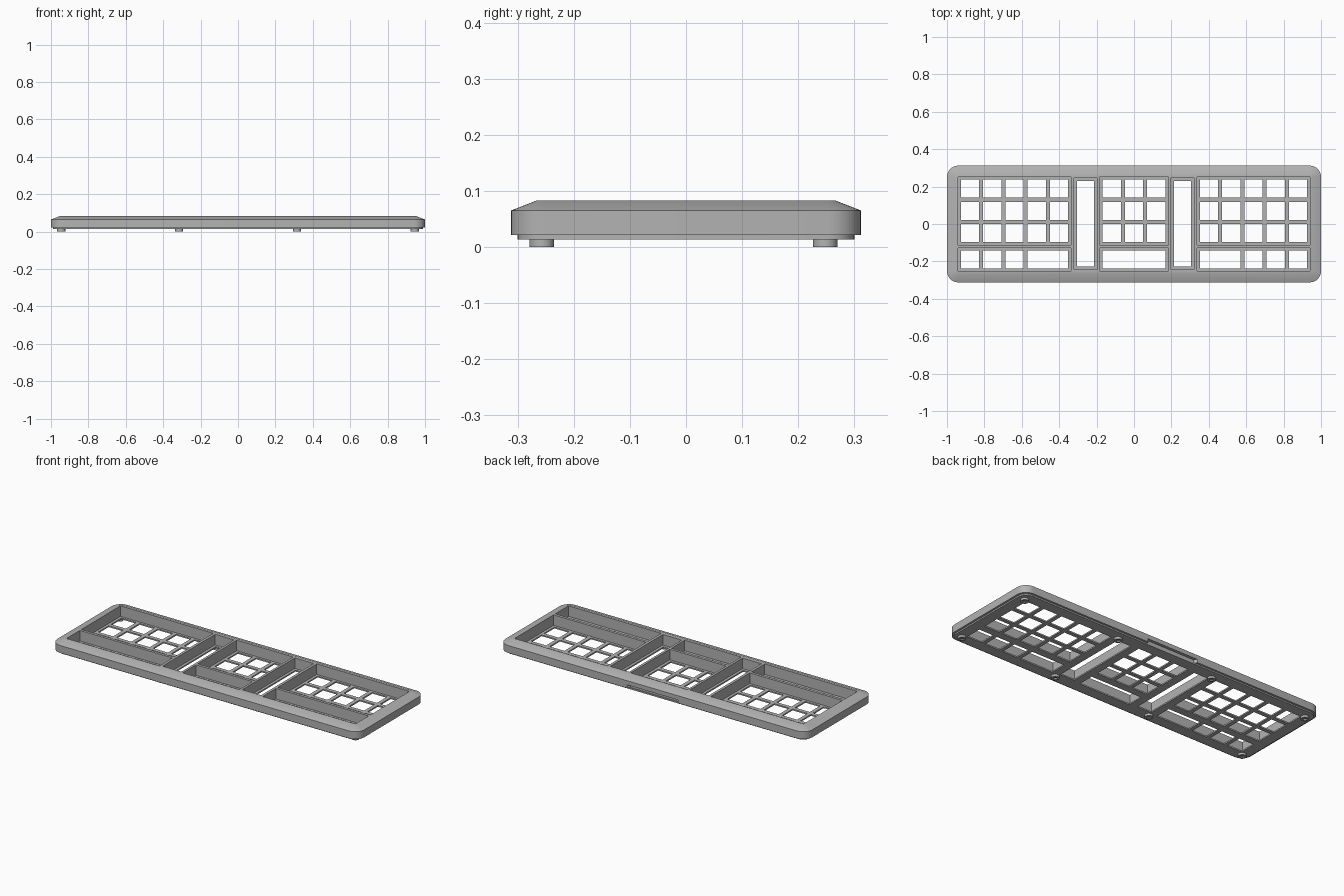
import bpy, bmesh
from math import sin, cos, pi, radians

cube = bpy.data.objects.get("Cube")
if cube:
    bpy.data.objects.remove(cube)

grey = bpy.data.materials.new("plain grey")
grey.use_nodes = True
COLOUR = (0.45, 0.45, 0.45, 1)
grey.diffuse_color = COLOUR
grey.node_tree.nodes["Principled BSDF"].inputs["Base Color"].default_value = COLOUR


def finish(name, bm):
    bmesh.ops.recalc_face_normals(bm, faces=bm.faces)
    mesh = bpy.data.meshes.new(name)
    bm.to_mesh(mesh)
    bm.free()
    mesh.materials.append(grey)
    obj = bpy.data.objects.new(name, mesh)
    bpy.context.collection.objects.link(obj)
    return obj


def loft(bm, rings):
    """Closed solid through rings that share a point count."""
    rows = [[bm.verts.new(p) for p in ring] for ring in rings]
    n = len(rows[0])
    for a, b in zip(rows, rows[1:]):
        for i in range(n):
            j = (i + 1) % n
            bm.faces.new((a[i], a[j], b[j], b[i]))
    bm.faces.new(rows[0][::-1])
    bm.faces.new(rows[-1])


def rounded(hx, hy, r, z, steps=8):
    pts = []
    for k, (sx, sy) in enumerate([(1, 1), (-1, 1), (-1, -1), (1, -1)]):
        for i in range(steps + 1):
            a = (k + i / steps) * pi / 2
            pts.append((sx * (hx - r) + r * cos(a), sy * (hy - r) + r * sin(a), z))
    return pts


def circle(x, y, r, z, n=24):
    return [(x + r * cos(2 * pi * i / n), y + r * sin(2 * pi * i / n), z) for i in range(n)]


def box(bm, x0, x1, y0, y1, z0, z1):
    loft(bm, [[(x0, y0, z), (x1, y0, z), (x1, y1, z), (x0, y1, z)] for z in (z0, z1)])


def cut(obj, bm):
    """Subtract the cutter solids, then drop the cutter."""
    cutter = finish("cutter", bm)
    cutter.hide_render = True
    mod = obj.modifiers.new("openings", 'BOOLEAN')
    mod.operation, mod.solver, mod.object = 'DIFFERENCE', 'EXACT', cutter
    bpy.context.view_layer.objects.active = obj
    bpy.ops.object.modifier_apply(modifier=mod.name)
    bpy.data.objects.remove(cutter)


BOTTOM, SEAM, EDGE, TOP = 0.013, 0.021, 0.065, 0.083
PITCH, HOLE = 0.119, 0.0965
ROWS = [0.189, 0.07, -0.049]
LOW_ROW = -0.189

# Upper case: rounded slab with a sloped rim
bm = bmesh.new()
loft(bm, [rounded(1, 0.312, 0.06, SEAM), rounded(1, 0.312, 0.06, EDGE),
          rounded(0.953, 0.266, 0.016, TOP)])
case = finish("upper_case", bm)

# Wells for the key blocks and the two tall slots
bm = bmesh.new()
for x0, x1 in [(-0.941, -0.337), (-0.184, 0.184), (0.337, 0.941)]:
    box(bm, x0, x1, -0.112, 0.251, 0, 0.1)
    box(bm, x0, x1, -0.251, -0.128, 0, 0.1)
for x0 in (-0.321, 0.198):
    box(bm, x0, x0 + 0.123, -0.243, 0.246, 0, 0.1)
# Rear recess with slanted ends
loft(bm, [[(-0.18, 0.33, z), (-0.155, 0.295, z), (0.155, 0.295, z), (0.18, 0.33, z)]
          for z in (0.01, 0.04)])
cut(case, bm)

# Key plate closing the underside
bm = bmesh.new()
loft(bm, [rounded(0.988, 0.3, 0.05, z) for z in (BOTTOM, SEAM)])
plate = finish("key_plate", bm)

bm = bmesh.new()


def key_hole(x, y, units=1):
    w = (HOLE + (units - 1) * PITCH) / 2
    box(bm, x - w, x + w, y - HOLE / 2, y + HOLE / 2, 0, 0.1)


for y in ROWS:
    for i in range(-1, 2):
        key_hole(i * PITCH, y)
    for side in (-1, 1):
        for i in range(-2, 3):
            key_hole(side * 0.639 + i * PITCH, y)
key_hole(0, LOW_ROW, 3)
for side in (-1, 1):
    for i in range(3):
        key_hole(side * (0.639 + i * PITCH), LOW_ROW)
    key_hole(side * (0.639 - 1.5 * PITCH), LOW_ROW, 2)
    x = side * 0.2595
    box(bm, x - 0.046, x + 0.046, -0.227, 0.23, 0, 0.1)
cut(plate, bm)

# Feet: short round studs with a socket underneath
feet = []
for x in (-0.945, -0.315, 0.315, 0.945):
    for y in (-0.257, 0.248):
        bm = bmesh.new()
        loft(bm, [circle(x, y, 0.011, 0.007), circle(x, y, 0.011, 0),
                  circle(x, y, 0.022, 0), circle(x, y, 0.022, BOTTOM)])
        feet.append(finish("foot", bm))

for obj in [case, plate] + feet:
    bpy.ops.object.select_all(action='DESELECT')
    obj.select_set(True)
    bpy.context.view_layer.objects.active = obj
    bpy.ops.object.shade_smooth_by_angle(angle=radians(25))
